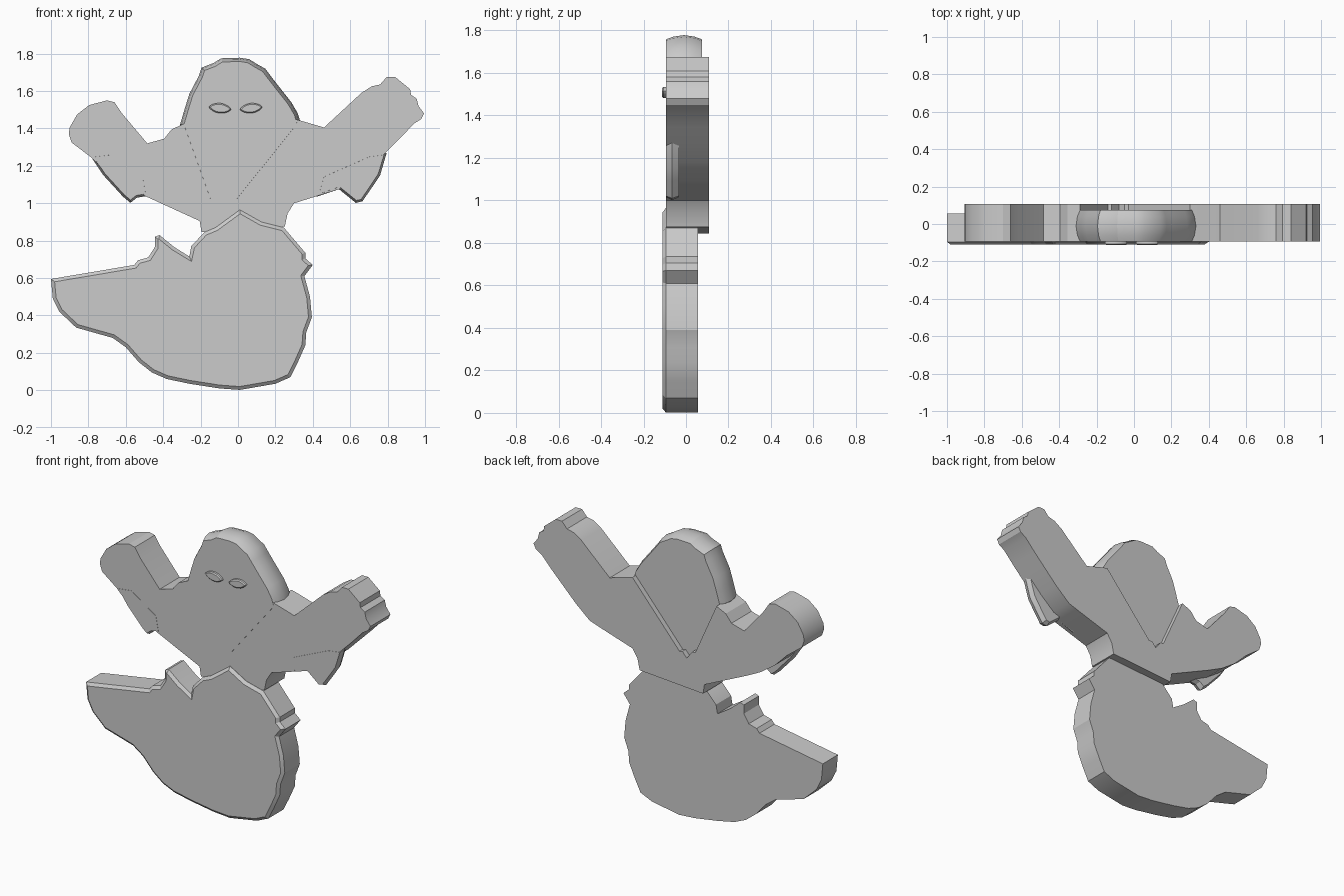
import bpy, bmesh, math
from mathutils import Vector


def shrink(pts, d):
    """Offset a closed counter-clockwise outline inwards by d."""
    out = []
    n = len(pts)
    for i, p in enumerate(pts):
        a = (p - pts[i - 1]).normalized()
        b = (pts[(i + 1) % n] - p).normalized()
        na, nb = Vector((-a.y, a.x)), Vector((-b.y, b.x))
        m = na + nb
        m = m.normalized() if m.length > 1e-4 else na
        out.append(p + m * min(d / max(m.dot(na), 0.1), d * 1.6))
    return out


def plate(name, outline, sections):
    """Loft an x/z outline through (y, inset) sections, front to back."""
    pts = [Vector(p) for p in outline]
    area = sum(pts[i - 1].cross(pts[i]) for i in range(len(pts)))
    if area < 0:
        pts.reverse()
    bm = bmesh.new()
    rings = [[bm.verts.new((p.x, y, p.y)) for p in (shrink(pts, d) if d else pts)]
             for y, d in sections]
    bm.faces.new(rings[0])
    bm.faces.new(rings[-1][::-1])
    for r, s in zip(rings, rings[1:]):
        for i in range(len(r)):
            bm.faces.new((r[i - 1], s[i - 1], s[i], r[i]))
    bmesh.ops.recalc_face_normals(bm, faces=bm.faces)
    me = bpy.data.meshes.new(name)
    bm.to_mesh(me)
    bm.free()
    ob = bpy.data.objects.new(name, me)
    bpy.context.collection.objects.link(ob)
    bpy.ops.object.select_all(action='DESELECT')
    ob.select_set(True)
    bpy.context.view_layer.objects.active = ob
    bpy.ops.object.shade_smooth_by_angle(angle=math.radians(25))
    return ob


# Skirt: sweeping lower body with a chamfered front edge
skirt = [(-1, .595), (-.555, .67), (-.535, .695), (-.48, .71), (-.445, .765),
         (-.445, .82), (-.42, .83), (-.34, .765), (-.26, .715), (-.25, .77),
         (-.18, .845), (-.12, .87), (.01, .965), (.125, .9), (.245, .87),
         (.36, .735), (.36, .705), (.4, .67), (.355, .61), (.385, .5),
         (.395, .39), (.365, .31), (.36, .24), (.32, .15), (.28, .07),
         (.2, .035), (.01, .002), (-.1, .01), (-.26, .035), (-.38, .06),
         (-.46, .095), (-.53, .15), (-.6, .23), (-.67, .28), (-.865, .335),
         (-.955, .42), (-.99, .49)]
plate("skirt", skirt, [(-.11, .018), (-.095, 0), (.056, 0)])

# Torso with both raised arms and a deep V neckline
torso = [(-.905, 1.37), (-.9, 1.405), (-.86, 1.475), (-.795, 1.525), (-.7, 1.55),
         (-.66, 1.54), (-.62, 1.48), (-.485, 1.32), (-.395, 1.345), (-.355, 1.395),
         (-.29, 1.425), (-.14, 1.09), (-.12, 1.09), (-.08, 1.04), (-.05, 1.075),
         (-.03, 1.07), (.3, 1.45), (.34, 1.44), (.46, 1.405), (.66, 1.59),
         (.715, 1.625), (.76, 1.635), (.795, 1.675), (.84, 1.675), (.92, 1.61),
         (.925, 1.58), (.955, 1.56), (.965, 1.52), (.995, 1.48), (.98, 1.45),
         (.94, 1.425), (.865, 1.345), (.785, 1.265), (.7, 1.18), (.6, 1.095),
         (.54, 1.075), (.3, 1.0), (.265, .945), (.25, .875), (-.195, .845),
         (-.205, .905), (-.5, 1.04), (-.6, 1.09), (-.7, 1.16), (-.785, 1.245),
         (-.89, 1.325)]
plate("torso_and_arms", torso, [(-.093, 0), (.108, 0)])

# Head and hair: edge swells in the middle, lower point fills the neckline
head = [(-.31, 1.42), (-.285, 1.505), (-.26, 1.585), (-.21, 1.68), (-.195, 1.725),
        (-.13, 1.75), (-.09, 1.775), (.01, 1.778), (.06, 1.77), (.1, 1.745),
        (.145, 1.72), (.175, 1.68), (.21, 1.635), (.285, 1.54), (.32, 1.48),
        (.338, 1.42), (.0, 1.0), (-.16, 1.0)]
plate("head_and_hair", head, [(-.094, .02), (-.06, .007), (-.01, 0), (.04, .007), (.075, .02)])

# Hanging sleeves: thin plates along the front of each arm
sleeve_left = [(-.79, 1.255), (-.72, 1.15), (-.665, 1.09), (-.615, 1.035),
               (-.575, 1.002), (-.54, 1.03), (-.48, 1.04), (-.5, 1.15), (-.68, 1.27)]
sleeve_right = [(.795, 1.27), (.76, 1.15), (.72, 1.09), (.665, 1.01), (.63, 1.002),
                (.54, 1.075), (.42, 1.035), (.45, 1.15), (.7, 1.26)]
for name, pts in (("sleeve_left", sleeve_left), ("sleeve_right", sleeve_right)):
    plate(name, pts, [(-.094, .012), (-.065, 0), (-.034, .012)])

# Almond eyes, mirrored tilt
for name, cx, side in (("eye_left", -.096, 1), ("eye_right", .07, -1)):
    almond = []
    for i in range(16):
        a = math.tau * i / 16
        u, v = .06 * math.cos(a), .027 * math.sin(a) * abs(math.sin(a)) ** .5
        tilt = -.12 * side
        almond.append((cx + u * math.cos(tilt) - v * math.sin(tilt),
                       1.508 + u * math.sin(tilt) + v * math.cos(tilt)))
    plate(name, almond, [(-.113, .006), (-.107, 0), (-.085, 0)])
